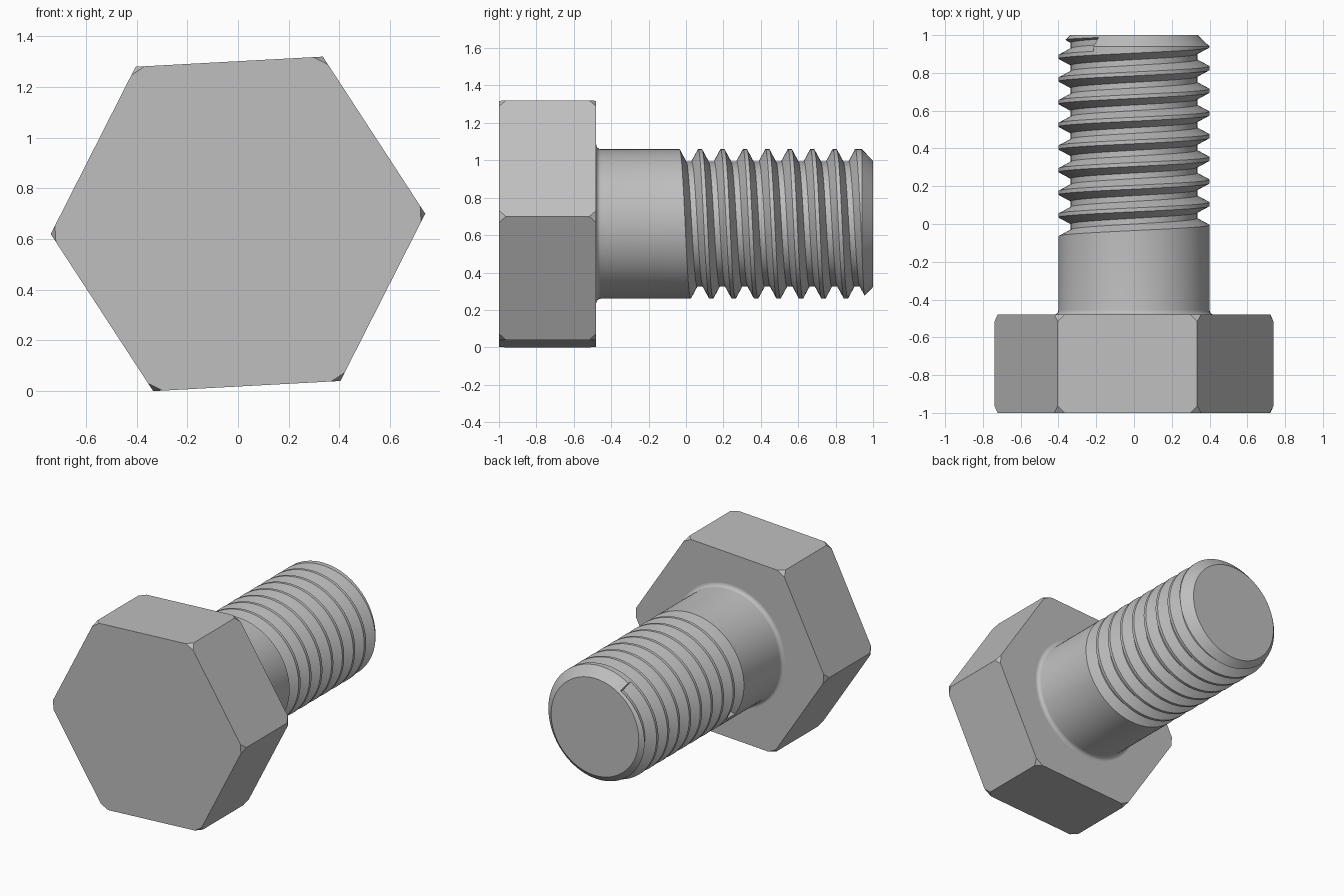
import bpy, bmesh, math
from mathutils import Vector

cube = bpy.data.objects.get("Cube")
if cube:
    bpy.data.objects.remove(cube)

AXIS_Z = 0.66
SEGMENTS = 96

steel = bpy.data.materials.new("grey_steel")
steel.use_nodes = True
GREY = (0.52, 0.52, 0.52, 1)
steel.diffuse_color = GREY
steel.node_tree.nodes["Principled BSDF"].inputs["Base Color"].default_value = GREY


def around(turn, radius, y):
    """Point on the bolt axis cylinder; turn 0 is the right side, rising clockwise."""
    a = math.tau * turn
    return Vector((-radius * math.cos(a), y, AXIS_Z + radius * math.sin(a)))


def make_object(name, bm):
    bmesh.ops.recalc_face_normals(bm, faces=bm.faces)
    mesh = bpy.data.meshes.new(name)
    bm.to_mesh(mesh)
    bm.free()
    obj = bpy.data.objects.new(name, mesh)
    bpy.context.collection.objects.link(obj)
    mesh.materials.append(steel)
    return obj


def loft(name, rings, closed):
    """Skin equal rings of points and cap both ends."""
    bm = bmesh.new()
    rows = [[bm.verts.new(p) for p in ring] for ring in rings]
    count = len(rows[0])
    for low, high in zip(rows, rows[1:]):
        for i in range(count):
            j = (i + 1) % count
            bm.faces.new((low[i], low[j], high[j], high[i]))
    if closed:
        bm.faces.new(rows[0])
        bm.faces.new(rows[-1])
    return make_object(name, bm)


# Hexagonal head with its corners nipped off
head_rings = [[around(i / 6 - 3.1 / 360, 0.74, y) for i in range(6)]
              for y in (-1, -0.48)]
head = loft("hex_head", head_rings, True)
bm = bmesh.new()
bm.from_mesh(head.data)
bmesh.ops.bevel(bm, geom=bm.verts[:], offset=0.037, segments=1,
                profile=0.5, affect='VERTICES')
bm.to_mesh(head.data)
bm.free()

# Shank: fillet under the head, straight body, chamfered tip
FILLET = 0.025
profile = [(0.4 + FILLET, -0.52)]
for i in range(6):
    a = math.pi / 2 * i / 5
    profile.append((0.4 + FILLET * (1 - math.sin(a)),
                    -0.48 + FILLET * (1 - math.cos(a))))
profile += [(0.4, 0.94), (0.337, 1)]
shank = loft("threaded_shank",
             [[around(i / SEGMENTS, r, y) for i in range(SEGMENTS)]
              for r, y in profile], True)

# Helical groove cutter with a trapezoid section
PITCH, START, END = 0.12, -0.1, 8.16
section = [(0.335, -0.015), (0.335, 0.015), (0.406, 0.053), (0.406, -0.053)]
steps = round((END - START) * SEGMENTS)
coil = []
for s in range(steps + 1):
    turn = START + (END - START) * s / steps
    middle = -0.015 + PITCH * turn
    coil.append([around(turn, r, middle + dy) for r, dy in section])
cutter = loft("thread_cutter", coil, True)
cutter.hide_render = True

groove = shank.modifiers.new("thread_groove", 'BOOLEAN')
groove.operation = 'DIFFERENCE'
groove.solver = 'EXACT'
groove.object = cutter
bpy.ops.object.select_all(action='DESELECT')
bpy.context.view_layer.objects.active = shank
shank.select_set(True)
bpy.ops.object.modifier_apply(modifier=groove.name)
bpy.data.objects.remove(cutter)

# Smooth round surfaces, crisp thread and head edges
bpy.ops.object.shade_smooth_by_angle(angle=math.radians(30))
